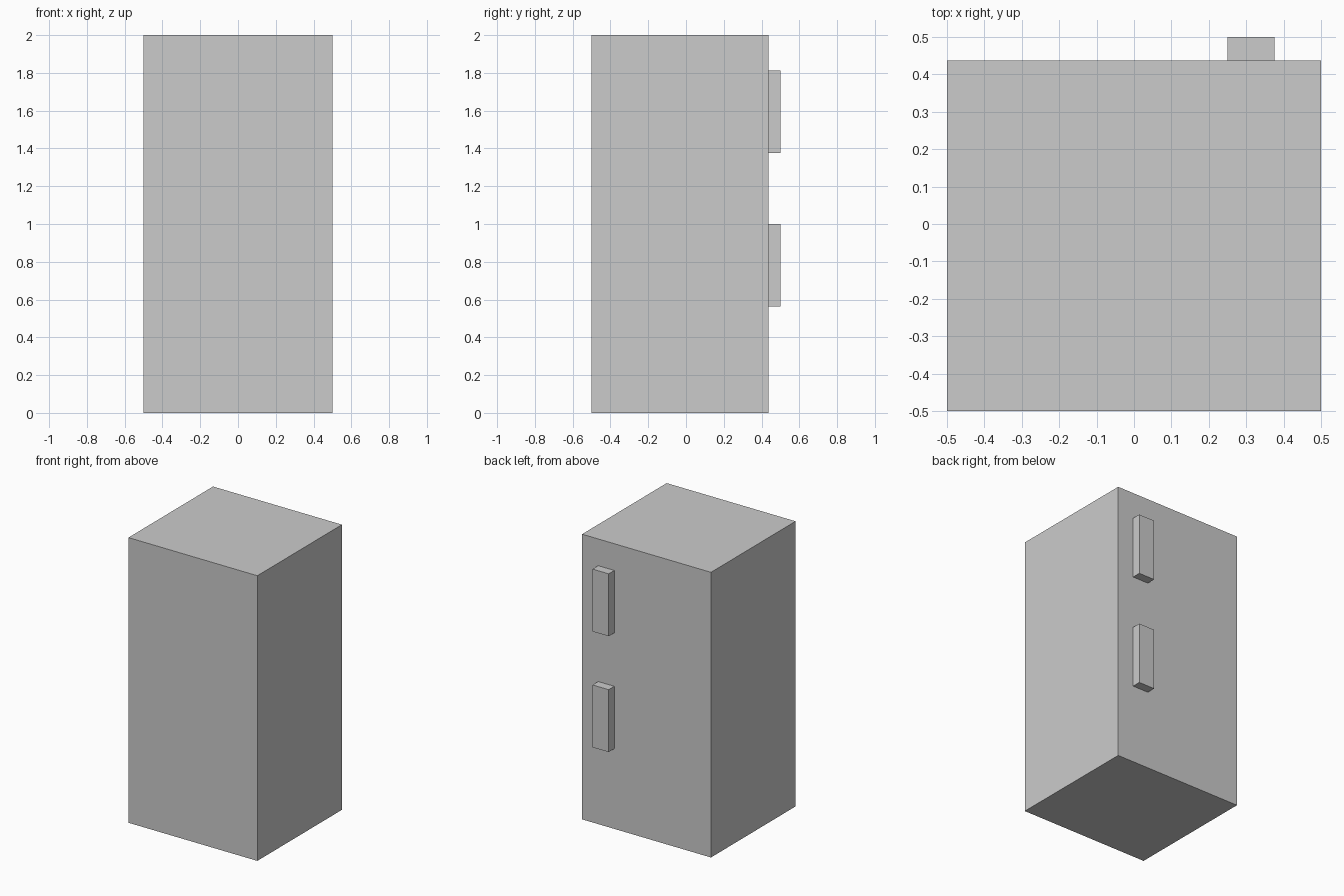
import bpy

if "Cube" in bpy.data.objects:
    bpy.data.objects.remove(bpy.data.objects["Cube"])


def box(name, lo, hi):
    """Axis-aligned box between two corners."""
    bpy.ops.mesh.primitive_cube_add(size=1)
    ob = bpy.context.object
    ob.name = name
    ob.location = [(a + b) / 2 for a, b in zip(lo, hi)]
    ob.scale = [b - a for a, b in zip(lo, hi)]
    bpy.ops.object.transform_apply(location=True, rotation=False, scale=True)
    return ob


# Cabinet body
DOOR_Y = 0.4375
box("cabinet", (-0.5, -0.5, 0), (0.5, DOOR_Y, 2))

# Two door handles on the +y face
HANDLE_HEIGHT = 0.4375
for name, z in (("lower_handle", 0.5625), ("upper_handle", 1.375)):
    box(name, (0.25, DOOR_Y, z), (0.375, 0.5, z + HANDLE_HEIGHT))
